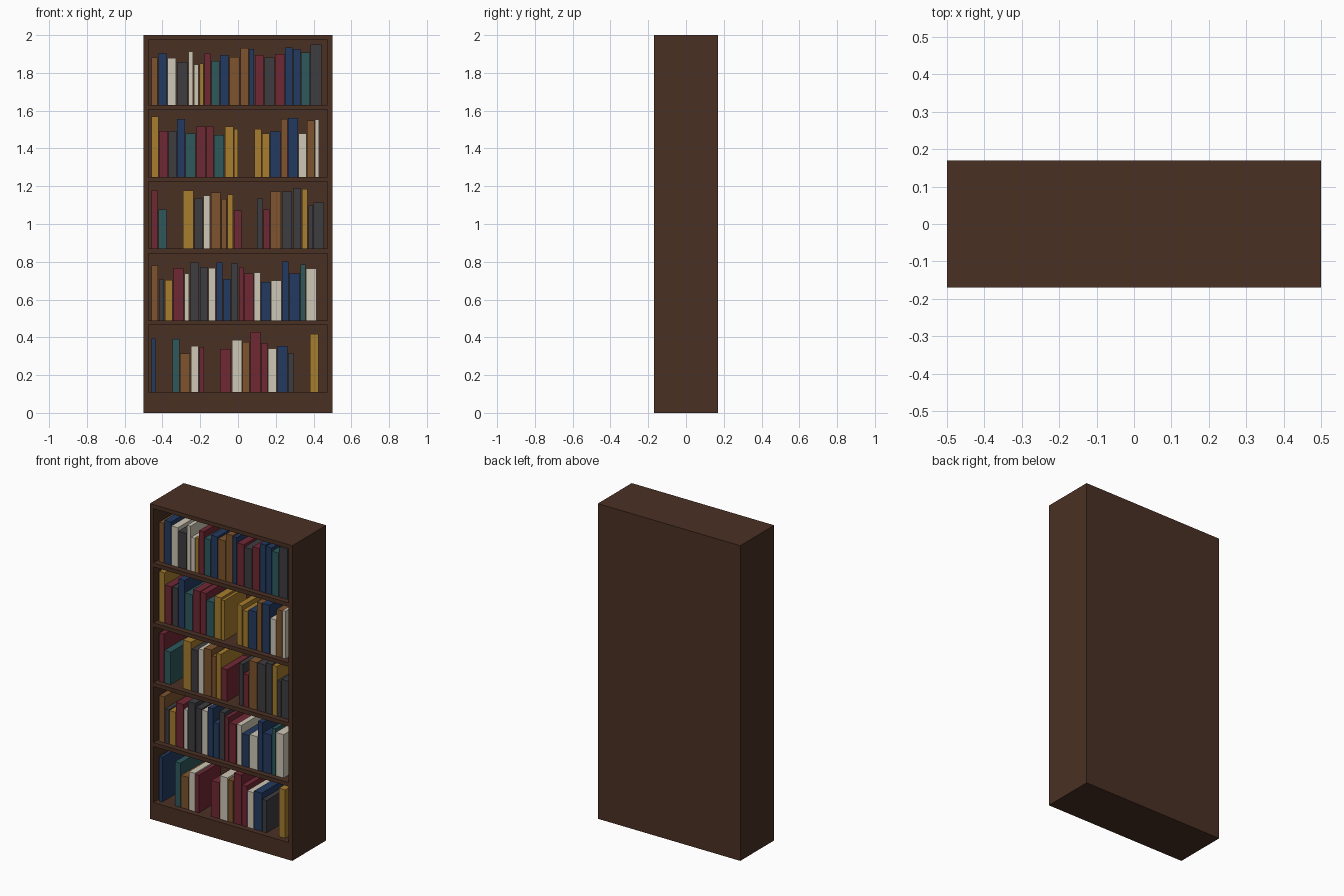
import bpy

if "Cube" in bpy.data.objects:
    bpy.data.objects.remove(bpy.data.objects["Cube"])

W, D, H = 1.0, 0.34, 2.0      # case size
T = 0.025                     # board thickness
BASE, PITCH = 0.11, 0.38      # first shelf top, shelf spacing
BACK = 0.015
BOOK_FRONT, BOOK_DEPTH = -D / 2 + 0.035, 0.22


def material(name, rgb):
    m = bpy.data.materials.new(name)
    lin = [((c / 255 + 0.055) / 1.055) ** 2.4 for c in rgb]
    m.diffuse_color = (*lin, 1)
    m.use_nodes = True
    m.node_tree.nodes["Principled BSDF"].inputs["Base Color"].default_value = m.diffuse_color
    return m


wood = material("wood", (74, 48, 35))
cloth = {
    "B": material("brown_cloth", (126, 84, 46)),
    "N": material("navy_cloth", (36, 58, 96)),
    "C": material("cream_cloth", (206, 199, 181)),
    "M": material("mustard_cloth", (166, 125, 46)),
    "R": material("red_cloth", (112, 40, 52)),
    "K": material("charcoal_cloth", (61, 61, 65)),
    "T": material("teal_cloth", (46, 89, 92)),
}


def box(name, x0, x1, y0, y1, z0, z1, mat):
    bpy.ops.mesh.primitive_cube_add(
        size=1, location=((x0 + x1) / 2, (y0 + y1) / 2, (z0 + z1) / 2))
    ob = bpy.context.object
    ob.name = name
    ob.scale = (x1 - x0, y1 - y0, z1 - z0)
    bpy.ops.object.transform_apply(location=False, rotation=False, scale=True)
    ob.data.materials.append(mat)
    return ob


# Case: sides, top, plinth, back and shelves
xi = W / 2 - T
box("left_side", -W / 2, -xi, -D / 2, D / 2, 0, H, wood)
box("right_side", xi, W / 2, -D / 2, D / 2, 0, H, wood)
box("top_board", -xi, xi, -D / 2, D / 2, H - T, H, wood)
box("plinth", -xi, xi, -D / 2, D / 2, 0, BASE, wood)
box("back_panel", -xi, xi, D / 2 - BACK, D / 2, BASE, H - T, wood)
for i in range(1, 5):
    z = BASE + i * PITCH
    box(f"shelf_{i}", -xi, xi, -D / 2, D / 2 - BACK, z - T, z, wood)


# Books: cloth letter, slot width and height in mm; "-" leaves a gap
def fill_shelf(row, books):
    x, z = -0.459, BASE + row * PITCH
    for n, (c, w, h) in enumerate(books):
        if c != "-":
            box(f"book_{row + 1}_{n + 1}", x, x + w / 1000 - 0.004,
                BOOK_FRONT, BOOK_FRONT + BOOK_DEPTH, z, z + h / 1000, cloth[c])
        x += w / 1000


# Bottom shelf
fill_shelf(0, [("N", 26, 283), ("-", 85, 0), ("T", 42, 280), ("B", 56, 204),
               ("C", 45, 243), ("R", 29, 238), ("-", 82, 0), ("R", 61, 228),
               ("C", 58, 275), ("B", 40, 265), ("R", 58, 318), ("R", 37, 259),
               ("C", 48, 230), ("N", 58, 243), ("K", 34, 206), ("-", 82, 0),
               ("M", 48, 307)])
# Second shelf
fill_shelf(1, [("B", 40, 291), ("K", 32, 217), ("M", 45, 214), ("R", 58, 278),
               ("C", 29, 249), ("K", 53, 307), ("K", 45, 283), ("C", 42, 278),
               ("N", 37, 307), ("N", 42, 220), ("K", 40, 302), ("R", 29, 280),
               ("R", 53, 249), ("C", 37, 254), ("N", 53, 204), ("C", 58, 212),
               ("N", 37, 312), ("N", 61, 249), ("T", 29, 296), ("C", 58, 275)])
# Middle shelf
fill_shelf(2, [("R", 37, 307), ("T", 48, 206), ("-", 82, 0), ("M", 61, 307),
               ("K", 48, 265), ("C", 40, 280), ("B", 55, 296), ("B", 32, 262),
               ("M", 34, 286), ("R", 45, 201), ("-", 77, 0), ("K", 34, 265),
               ("R", 37, 206), ("B", 61, 302), ("K", 58, 302), ("K", 48, 318),
               ("M", 34, 315), ("K", 29, 228), ("K", 58, 243)])
# Fourth shelf
fill_shelf(3, [("M", 42, 318), ("R", 50, 243), ("K", 45, 243), ("N", 45, 307),
               ("T", 56, 230), ("R", 53, 265), ("R", 42, 265), ("T", 56, 222),
               ("M", 50, 265), ("M", 23, 254), ("-", 85, 0), ("M", 40, 254),
               ("M", 42, 228), ("N", 58, 241), ("B", 37, 307), ("N", 56, 310),
               ("C", 45, 228), ("B", 42, 297), ("C", 25, 302)])
# Top shelf
fill_shelf(4, [("B", 37, 251), ("N", 50, 272), ("C", 48, 249), ("K", 61, 228),
               ("C", 29, 283), ("C", 29, 214), ("M", 27, 220), ("R", 37, 272),
               ("T", 47, 233), ("N", 48, 265), ("B", 58, 254), ("B", 48, 302),
               ("N", 29, 296), ("R", 50, 265), ("K", 58, 251), ("R", 53, 270),
               ("N", 42, 304), ("N", 42, 296), ("T", 50, 278), ("K", 61, 320)])
